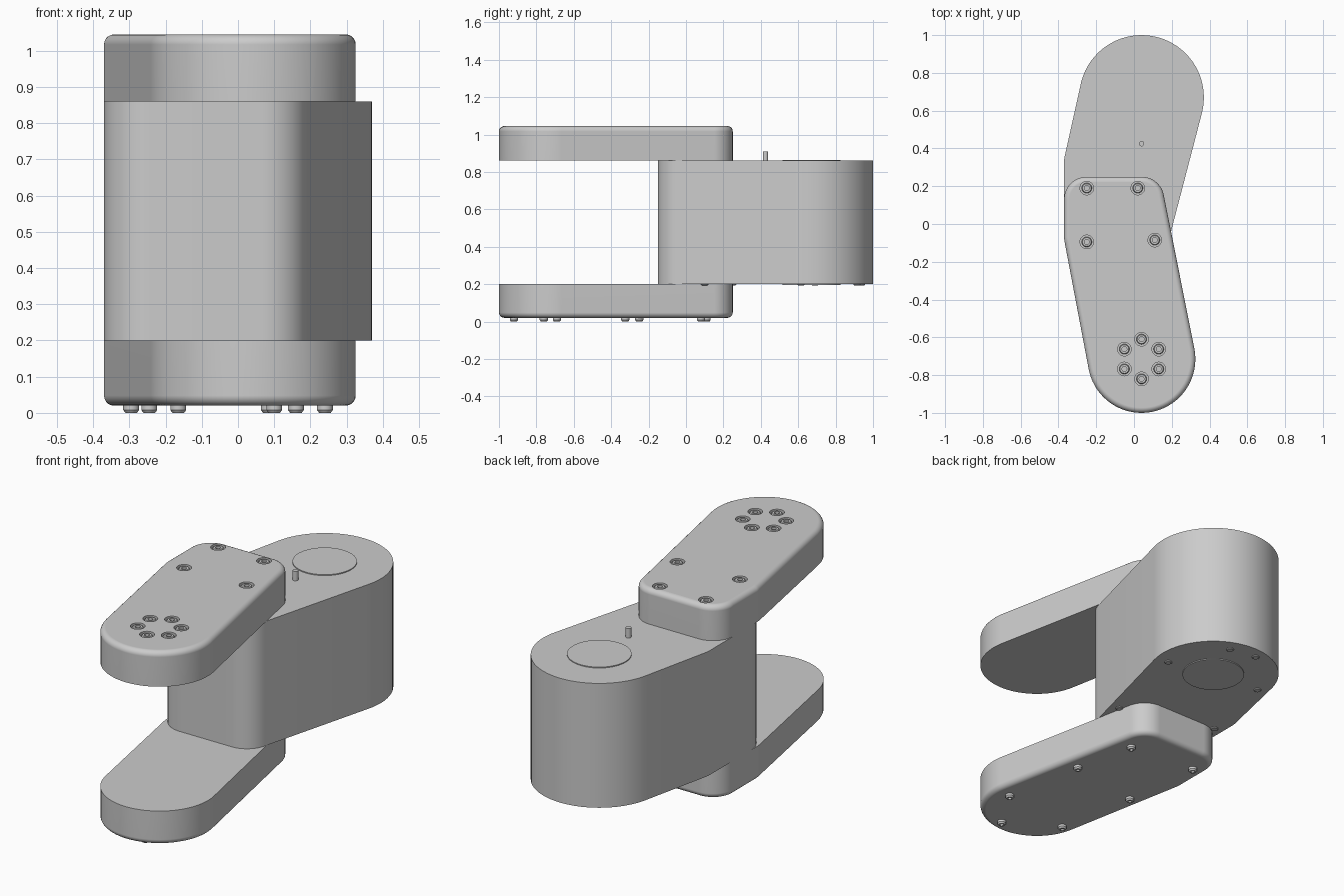
import bpy, bmesh, math
from mathutils import Vector
from mathutils.geometry import convex_hull_2d

if "Cube" in bpy.data.objects:
    bpy.data.objects.remove(bpy.data.objects["Cube"])


def finish(bm, name, angle=35):
    """Turn a bmesh into a smooth shaded object with sharp creases."""
    bmesh.ops.recalc_face_normals(bm, faces=bm.faces)
    me = bpy.data.meshes.new(name)
    bm.to_mesh(me)
    bm.free()
    me.shade_smooth()
    me.set_sharp_from_angle(angle=math.radians(angle))
    ob = bpy.data.objects.new(name, me)
    bpy.context.collection.objects.link(ob)
    return ob


def hull_prism(circles, z0, z1, round_z=None, radius=0.028):
    """Extrude the outline wrapped around circles (x, y, r); round the rim at round_z."""
    pts = []
    for x, y, r in circles:
        for i in range(72):
            a = math.tau * i / 72
            pts.append(Vector((x + r * math.cos(a), y + r * math.sin(a))))
    loop = [pts[i] for i in convex_hull_2d(pts)]
    bm = bmesh.new()
    face = bm.faces.new([bm.verts.new((p.x, p.y, z0)) for p in loop])
    ext = bmesh.ops.extrude_face_region(bm, geom=[face], use_keep_orig=True)
    for v in ext["geom"]:
        if isinstance(v, bmesh.types.BMVert):
            v.co.z = z1
    bmesh.ops.recalc_face_normals(bm, faces=bm.faces)
    if round_z is not None:
        rim = [e for e in bm.edges if all(abs(v.co.z - round_z) < 1e-5 for v in e.verts)]
        bmesh.ops.bevel(bm, geom=rim, offset=radius, segments=5, profile=0.5,
                        affect='EDGES', clamp_overlap=True)
    return bm


def add_lathe(bm, profile, center, n=32):
    """Add a turned solid; profile runs from axis to axis as (radius, z)."""
    rings = []
    for r, z in profile:
        count = 1 if r == 0 else n
        rings.append([bm.verts.new((center[0] + r * math.cos(math.tau * i / n),
                                    center[1] + r * math.sin(math.tau * i / n),
                                    center[2] + z)) for i in range(count)])
    for a, b in zip(rings, rings[1:]):
        for i in range(n):
            j = (i + 1) % n
            quad = [a[i % len(a)], a[j % len(a)], b[j % len(b)], b[i % len(b)]]
            bm.faces.new(list(dict.fromkeys(quad)))


def turned(name, profile, center, n=32):
    bm = bmesh.new()
    add_lathe(bm, profile, (0, 0, 0), n)
    ob = finish(bm, name)
    ob.location = center
    return ob


def repeat(name, profile, places, z, n=24):
    first = turned(name + "_1", profile, (*places[0], z), n)
    for k, p in enumerate(places[1:], 2):
        ob = bpy.data.objects.new(f"{name}_{k}", first.data)
        ob.location = (*p, z)
        bpy.context.collection.objects.link(ob)


ARM = [(0.04, -0.715, 0.285), (-0.25, -0.07, 0.12), (-0.25, 0.13, 0.12), (0.04, 0.13, 0.12)]
BODY = [(0.04, 0.67, 0.33), (-0.24, 0.33, 0.13), (-0.24, -0.02, 0.13), (0.067, -0.02, 0.13)]
BOTTOM, LOW, HIGH, TOP = 0.02, 0.20, 0.86, 1.045

# main housing
finish(hull_prism(BODY, LOW, HIGH), "joint_housing")

# lower arm, rounded underneath
lower = finish(hull_prism(ARM, BOTTOM, LOW, BOTTOM), "lower_arm")

# upper arm, rounded on top, with counterbored screw holes
upper_screws = [(-0.25, 0.19), (0.02, 0.19), (-0.25, -0.095), (0.11, -0.085)]
upper_screws += [(0.04 + 0.105 * math.cos(math.radians(30 + 60 * i)),
                  -0.715 + 0.105 * math.sin(math.radians(30 + 60 * i))) for i in range(6)]
upper = finish(hull_prism(ARM, HIGH, TOP, TOP), "upper_arm")
bm = bmesh.new()
for p in upper_screws:
    add_lathe(bm, [(0, -0.022), (0.036, -0.022), (0.036, 0.02), (0, 0.02)], (*p, TOP))
cutter = finish(bm, "screw_hole_cutter")
cutter.hide_render = True
mod = upper.modifiers.new("screw_holes", 'BOOLEAN')
mod.operation, mod.solver, mod.object = 'DIFFERENCE', 'EXACT', cutter
cut = bpy.data.meshes.new_from_object(
    upper.evaluated_get(bpy.context.evaluated_depsgraph_get()))
upper.modifiers.clear()
upper.data = cut
cut.shade_smooth()
cut.set_sharp_from_angle(angle=math.radians(35))
bpy.data.objects.remove(cutter)

# keep the flat arm faces shading flat beside the rounded rims
for arm in (upper, lower):
    wn = arm.modifiers.new("flat_caps", 'WEIGHTED_NORMAL')
    wn.keep_sharp = True

# socket screws sunk in the upper arm
repeat("upper_arm_screw",
       [(0, -0.024), (0.027, -0.024), (0.027, -0.007), (0.023, -0.002),
        (0.013, -0.002), (0.013, -0.014), (0, -0.014)], upper_screws, TOP)

# domed screws under the lower arm
lower_screws = [(0.085, 0.08), (0.16, -0.25), (0.24, -0.69), (0.10, -0.92),
                (-0.165, -0.76), (-0.245, -0.325), (-0.295, 0.11)]
repeat("lower_arm_screw",
       [(0, 0.006), (0.022, 0.006), (0.022, -0.012), (0.016, -0.02),
        (0.009, -0.02), (0.009, -0.01), (0, -0.01)], lower_screws, BOTTOM)

# small screws under the housing
housing_screws = [(0.29, 0.615), (0.134, 0.914), (-0.015, 0.938),
                  (-0.235, 0.69), (-0.32, 0.25), (0.18, 0.10)]
repeat("housing_screw",
       [(0, 0.01), (0.019, 0.01), (0.019, -0.003), (0.015, -0.006), (0, -0.006)],
       housing_screws, LOW)

# thin axis covers above and below the housing
disc = [(0, -0.005), (0.155, -0.005), (0.155, 0.005), (0, 0.005)]
turned("top_axis_cover", disc, (0.04, 0.67, HIGH), 64)
turned("bottom_axis_cover", disc, (0.04, 0.67, LOW), 64)

# alignment pin
turned("alignment_pin", [(0, -0.01), (0.014, -0.01), (0.014, 0.05), (0, 0.05)],
       (0.04, 0.425, HIGH))
